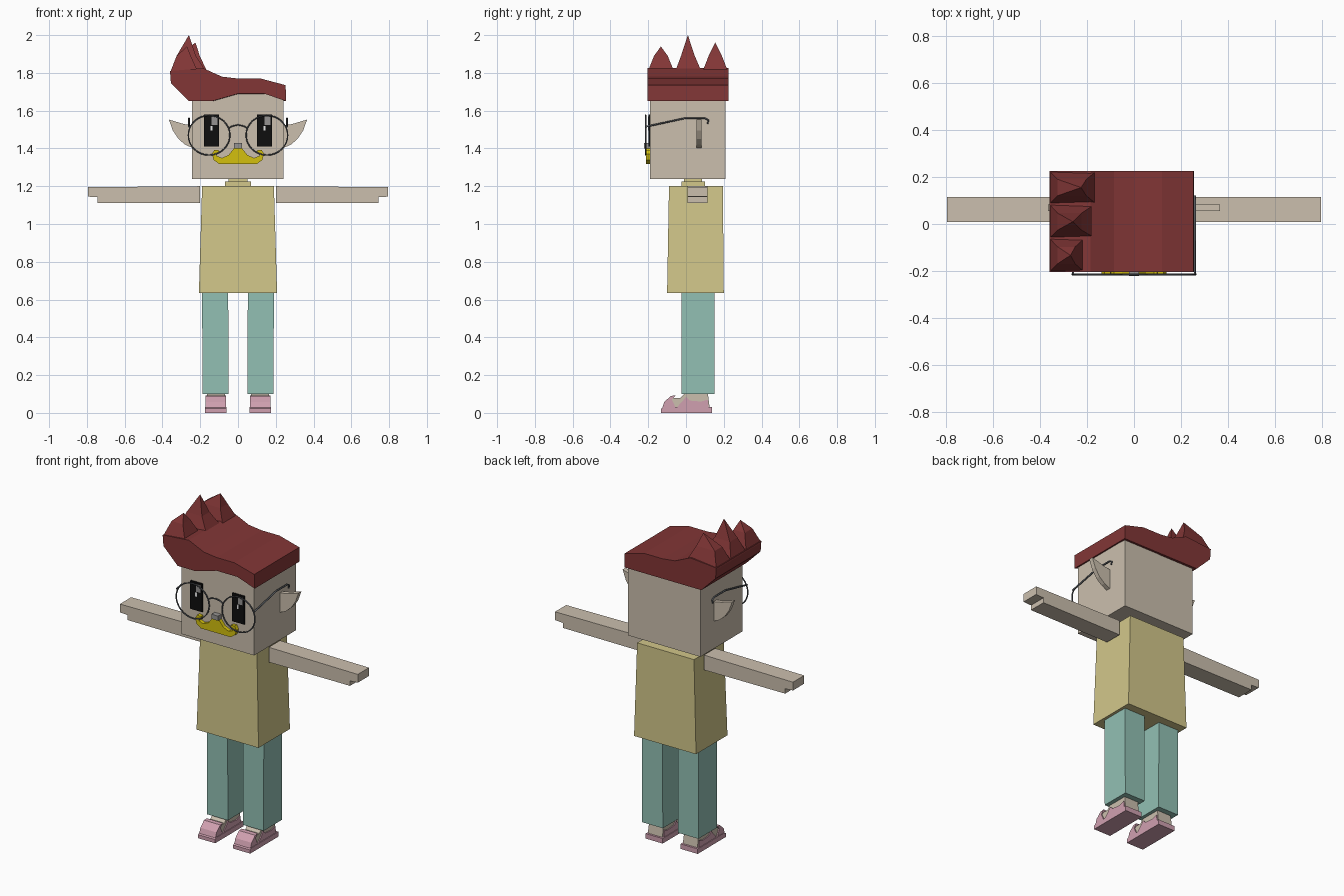
import bpy, bmesh, math
from mathutils import Vector

if "Cube" in bpy.data.objects:
    bpy.data.objects.remove(bpy.data.objects["Cube"])


def material(name, rgb):
    """Flat material from 0-255 display values, stored as linear."""
    col = [((c / 255 + 0.055) / 1.055) ** 2.4 for c in rgb] + [1]
    m = bpy.data.materials.new(name)
    m.use_nodes = True
    m.diffuse_color = col
    bsdf = m.node_tree.nodes["Principled BSDF"]
    bsdf.inputs["Base Color"].default_value = col
    bsdf.inputs["Roughness"].default_value = 0.8
    return m


SKIN = material("skin", (203, 191, 174))
SHIRT = material("straw shirt", (210, 199, 138))
TROUSERS = material("sea green trousers", (146, 192, 180))
HAIR = material("dark red hair", (130, 54, 54))
BLACK = material("black eye", (14, 14, 14))
WHITE = material("white glint", (235, 235, 235))
GREY = material("grey nose", (150, 148, 146))
GOLD = material("yellow moustache", (212, 192, 14))
WIRE = material("dark wire", (88, 92, 97))
PINK = material("pink sandal", (208, 160, 176))


def mesh_object(name, verts, faces, mat):
    me = bpy.data.meshes.new(name)
    bm = bmesh.new()
    vs = [bm.verts.new(v) for v in verts]
    for f in faces:
        bm.faces.new([vs[i] for i in f])
    bmesh.ops.recalc_face_normals(bm, faces=bm.faces)
    bm.to_mesh(me)
    bm.free()
    me.materials.append(mat)
    ob = bpy.data.objects.new(name, me)
    bpy.context.collection.objects.link(ob)
    return ob


def loft(name, a, b, mat):
    """Solid between two matching loops of points."""
    n = len(a)
    faces = [range(n), range(n, 2 * n)]
    faces += [(i, (i + 1) % n, n + (i + 1) % n, n + i) for i in range(n)]
    return mesh_object(name, a + b, faces, mat)


def slab_y(name, pts, y0, y1, mat):
    """Front-facing (x, z) profile given thickness along y."""
    return loft(name, [(x, y0, z) for x, z in pts], [(x, y1, z) for x, z in pts], mat)


def slab_x(name, pts, x0, x1, mat):
    """Side-facing (y, z) profile given thickness along x."""
    return loft(name, [(x0, y, z) for y, z in pts], [(x1, y, z) for y, z in pts], mat)


def rect(x0, x1, y0, y1, z):
    return [(x0, y0, z), (x1, y0, z), (x1, y1, z), (x0, y1, z)]


def box(name, x, y, z, mat):
    return loft(name, rect(*x, *y, z[0]), rect(*x, *y, z[1]), mat)


def wire(name, pts, mat, radius=0.004, closed=False):
    cu = bpy.data.curves.new(name, "CURVE")
    cu.dimensions = "3D"
    cu.bevel_depth = radius
    cu.bevel_resolution = 1
    cu.use_fill_caps = True
    sp = cu.splines.new("POLY")
    sp.points.add(len(pts) - 1)
    for p, co in zip(sp.points, pts):
        p.co = (*co, 1)
    sp.use_cyclic_u = closed
    ob = bpy.data.objects.new(name, cu)
    cu.materials.append(mat)
    bpy.context.collection.objects.link(ob)
    return ob


# Torso, neck and head
loft("shirt", rect(-0.207, 0.207, -0.10, 0.20, 0.635),
     rect(-0.19, 0.19, -0.09, 0.195, 1.2), SHIRT)
box("collar", (-0.07, 0.07), (-0.025, 0.10), (1.2, 1.225), SHIRT)
box("neck", (-0.05, 0.05), (-0.01, 0.085), (1.2, 1.24), SHIRT)
box("head", (-0.243, 0.241), (-0.19, 0.21), (1.237, 1.71), SKIN)

# Swept hair: shared top line, arched fringe in front, straight hem behind
top = [(0.255, 1.65), (0.252, 1.735), (0.12, 1.77), (0, 1.77), (-0.085, 1.78),
       (-0.185, 1.825), (-0.36, 1.81), (-0.355, 1.745), (-0.26, 1.65)]
fringe = [(-0.14, 1.65), (0, 1.69), (0.14, 1.69)]
front = [(x, -0.205, z) for x, z in top + fringe]
back = [(x, 0.225, z) for x, z in top] + [(x, 0.225, 1.65) for x, z in fringe]
loft("hair", front, back, HAIR)


def spike(name, y0, y1, inner, tip):
    """Curved four-sided lock ending in a point."""
    ym, w = tip.y, (y1 - y0) * 0.25
    low = rect(-0.36, inner, y0, y1, 1.8)
    mid = rect(-0.325, (inner + tip.x) / 2 - 0.01, ym - w, ym + w, 1.89)
    faces = [(3, 2, 1, 0)]
    for i in range(4):
        j = (i + 1) % 4
        faces += [(i, j, 4 + j, 4 + i), (4 + i, 4 + j, 8)]
    mesh_object(name, low + mid + [tuple(tip)], faces, HAIR)


spike("front_lock", -0.205, -0.06, -0.21, Vector((-0.27, -0.133, 1.94)))
spike("middle_lock", -0.06, 0.085, -0.165, Vector((-0.26, 0.01, 2.0)))
spike("back_lock", 0.085, 0.225, -0.16, Vector((-0.225, 0.155, 1.96)))

# Nose
box("nose", (-0.022, 0.022), (-0.222, -0.19), (1.40, 1.428), GREY)

# Moustache outline, one half
half_moustache = [(0, 1.40), (0.022, 1.40), (0.05, 1.365), (0.085, 1.35),
                  (0.113, 1.36), (0.112, 1.375), (0.098, 1.372), (0.10, 1.39),
                  (0.125, 1.392), (0.138, 1.37), (0.128, 1.338), (0.10, 1.318),
                  (0, 1.318)]
ear = [(0.235, 1.52), (0.29, 1.53), (0.366, 1.553), (0.345, 1.495),
       (0.315, 1.45), (0.28, 1.42), (0.235, 1.40)]
arm = [(0.2, 1.2), (0.795, 1.195), (0.795, 1.145), (0.743, 1.142),
       (0.743, 1.112), (0.2, 1.11)]
foot = [(-0.115, 0.028), (-0.115, 0.045), (-0.085, 0.08), (-0.03, 0.08),
        (0.0, 0.11), (0.115, 0.11), (0.125, 0.028)]
strap = [(-0.125, 0.028), (-0.115, 0.058), (-0.08, 0.09), (-0.055, 0.092),
         (-0.075, 0.07), (-0.055, 0.028)]
heel_cup = [(-0.05, 0.028), (-0.02, 0.06), (0.0, 0.085), (0.02, 0.065),
            (0.08, 0.06), (0.13, 0.085), (0.137, 0.028)]
temple = [(-0.214, 1.515), (-0.005, 1.56), (0.10, 1.56), (0.118, 1.55), (0.115, 1.53)]

# Paired parts
for side, s in (("left", 1), ("right", -1)):
    def flip(pts):
        return [(s * p[0], *p[1:]) for p in pts]

    slab_y(side + "_moustache", flip(half_moustache), -0.212, -0.188, GOLD)
    slab_y(side + "_ear", flip(ear), 0.055, 0.082, SKIN)
    slab_y(side + "_arm", flip(arm), 0.008, 0.115, SKIN)

    # Eye plate with two glints
    c = s * 0.14
    box(side + "_eye", (c - 0.04, c + 0.04), (-0.199, -0.19), (1.41, 1.58), BLACK)
    box(side + "_eye_glint", (c, c + 0.032), (-0.202, -0.198), (1.525, 1.57), GREY)
    box(side + "_eye_spark", (c - 0.006, c + 0.006), (-0.202, -0.198), (1.495, 1.52), WHITE)

    # Glasses
    ring = [(s * 0.153 + 0.11 * math.cos(t * math.tau / 32), -0.214,
             1.47 + 0.105 * math.sin(t * math.tau / 32)) for t in range(32)]
    wire(side + "_lens_rim", ring, WIRE, closed=True)
    wire(side + "_temple", [(s * 0.259, y, z) for y, z in temple], WIRE, 0.005)

    # Leg and sandal
    loft(side + "_trouser_leg", rect(*sorted((s * 0.05, s * 0.188)), -0.025, 0.15, 0.1),
         rect(*sorted((s * 0.052, s * 0.19)), -0.025, 0.15, 0.65), TROUSERS)
    m = s * 0.117
    sole = [(-0.132, 0), (-0.132, 0.022), (-0.12, 0.03), (0.137, 0.03), (0.137, 0)]
    slab_x(side + "_sole", sole, m - 0.057, m + 0.057, PINK)
    slab_x(side + "_foot", foot, m - 0.047, m + 0.047, SKIN)
    slab_x(side + "_heel_cup", heel_cup[:5] + [(0.115, 0.07), (0.12, 0.028)],
           m - 0.053, m + 0.053, PINK)
    # Narrow toe band and an instep rib over the foot
    slab_x(side + "_toe_band", strap, m - 0.054, m + 0.054, PINK)

# Bridge of the glasses
bridge = [(x, -0.214, 1.525 - 7 * x * x) for x in (-0.052, -0.03, 0, 0.03, 0.052)]
wire("glasses_bridge", bridge, WIRE)
